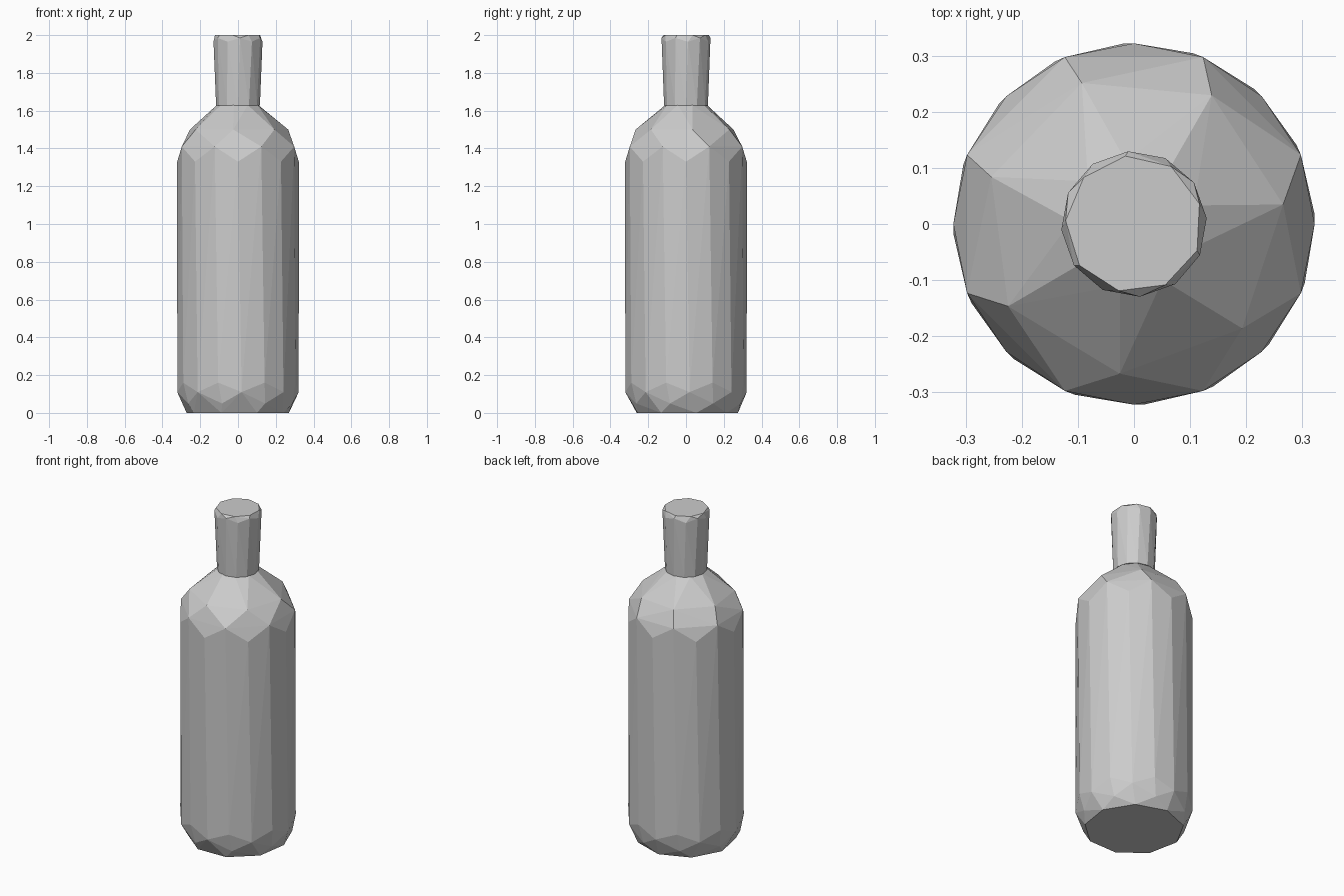
import bpy
import bmesh
from math import cos, sin, pi

cube = bpy.data.objects.get("Cube")
if cube:
    bpy.data.objects.remove(cube, do_unlink=True)

grey = bpy.data.materials.new("plain grey")
grey.use_nodes = True
colour = (0.6, 0.6, 0.6, 1)
grey.diffuse_color = colour
grey.node_tree.nodes["Principled BSDF"].inputs["Base Color"].default_value = colour


def ring(count, radius, low, high=None, turn=0.0):
    """Points on a circle; every other one sits at the high level."""
    high = low if high is None else high
    points = []
    for i in range(count):
        a = 2 * pi * i / count + turn
        points.append((radius * cos(a), radius * sin(a), high if i % 2 else low))
    return points


def faceted(name, rings):
    """Wrap staggered rings in a flat-shaded convex skin."""
    bm = bmesh.new()
    for points in rings:
        for p in points:
            bm.verts.new(p)
    hull = bmesh.ops.convex_hull(bm, input=bm.verts[:])
    spare = [v for v in set(hull["geom_interior"] + hull["geom_unused"])
             if isinstance(v, bmesh.types.BMVert)]
    bmesh.ops.delete(bm, geom=spare, context='VERTS')
    bmesh.ops.recalc_face_normals(bm, faces=bm.faces[:])
    mesh = bpy.data.meshes.new(name)
    bm.to_mesh(mesh)
    bm.free()
    mesh.materials.append(grey)
    obj = bpy.data.objects.new(name, mesh)
    bpy.context.collection.objects.link(obj)
    return obj


# Body: chamfered foot, long panels, rounded shoulder
faceted("bottle_body", [
    ring(9, 0.275, 0.0, turn=0.2),
    ring(8, 0.3, 0.05, turn=0.5),
    ring(16, 0.322, 0.11, 0.16, turn=0.06),
    ring(16, 0.322, 1.33, 1.41),
    ring(7, 0.268, 1.5, turn=0.13),
    ring(9, 0.112, 1.63, turn=0.3),
])

# Neck: slightly flared, with an uneven bevelled lip and flat cap
faceted("bottle_neck", [
    ring(12, 0.116, 1.628),
    ring(12, 0.13, 1.965, 1.985, turn=0.08),
    ring(9, 0.122, 2.0, turn=0.3),
])
